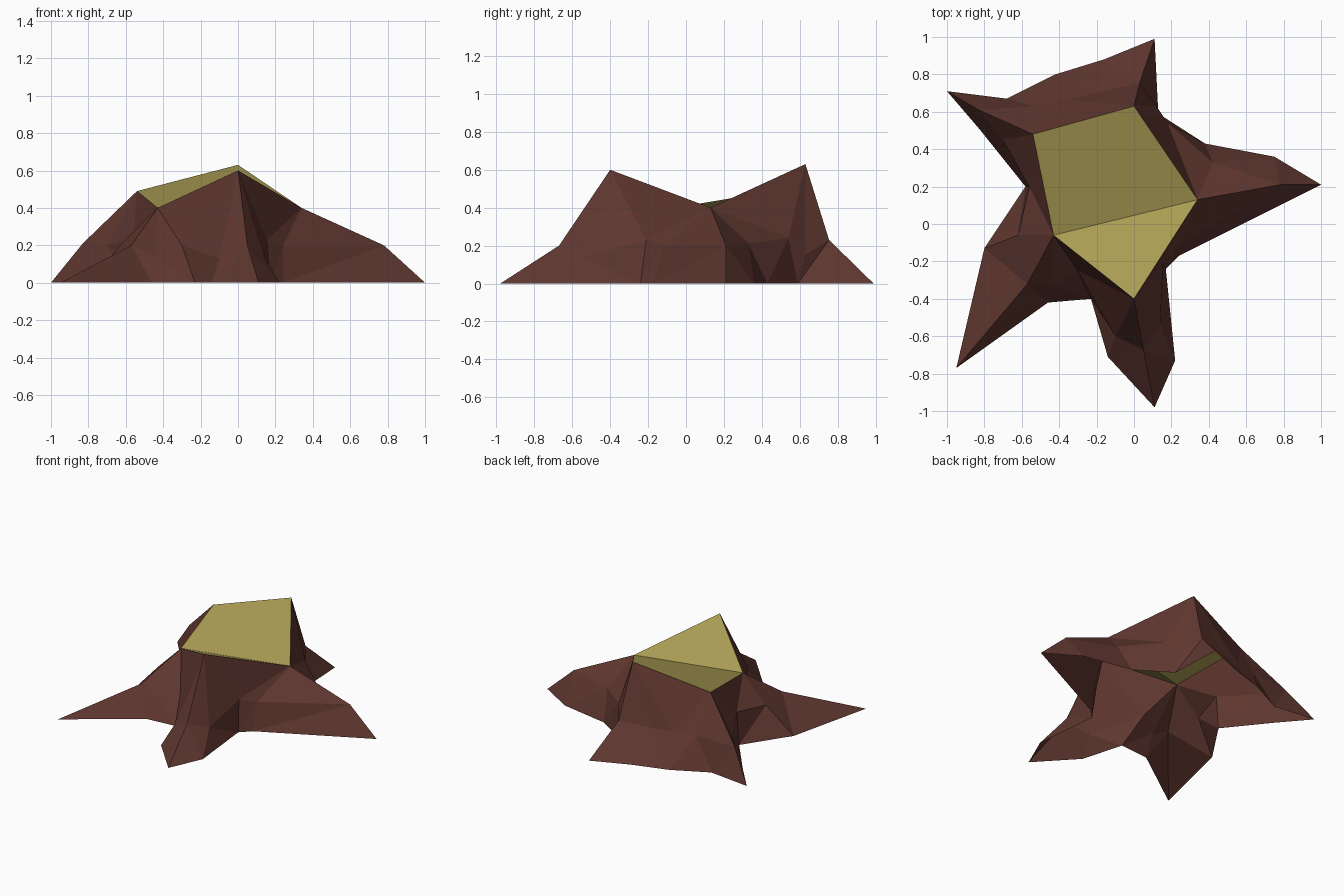
import bpy
import bmesh

default_cube = bpy.data.objects.get("Cube")
if default_cube:
    bpy.data.objects.remove(default_cube, do_unlink=True)


def make_material(name, colour):
    material = bpy.data.materials.new(name)
    material.use_nodes = True
    material.diffuse_color = colour
    shader = material.node_tree.nodes["Principled BSDF"]
    shader.inputs["Base Color"].default_value = colour
    shader.inputs["Roughness"].default_value = 0.9
    return material


def make_object(name, bm, material):
    mesh = bpy.data.meshes.new(name)
    bm.to_mesh(mesh)
    bm.free()
    mesh.materials.append(material)
    part = bpy.data.objects.new(name, mesh)
    bpy.context.collection.objects.link(part)
    return part


bark = make_material("dark red brown bark", (0.115, 0.038, 0.029, 1))
wood = make_material("pale yellow wood", (0.40, 0.335, 0.088, 1))

# Five roots, counter-clockwise: upper corner, knee and tip on the ground
roots = [
    ((.34, .13, .40), (.78, .21, .20), (1, .21, 0)),
    ((0, .63, .63), (.03, .755, .23), (.11, .99, 0)),
    ((-.54, .48, .49), (-.83, .61, .21), (-1, .71, 0)),
    ((-.43, -.06, .40), (-.57, -.32, .20), (-.95, -.77, 0)),
    ((0, -.40, .60), (.05, -.67, .20), (.11, -.98, 0)),
]

# Between each root and the next: near flank, valley and far flank,
# each as a middle point and a ground point
gaps = [
    (((.42, .33, .21), (.75, .36, 0)),
     ((.18, .54, .24), (.38, .43, 0)),
     ((.12, .63, .15), (.13, .59, 0))),
    (((-.20, .70, .22), (-.16, .88, 0)),
     ((-.36, .665, .22), (-.42, .80, 0)),
     ((-.53, .63, .22), (-.68, .67, 0))),
    (((-.70, .45, .20), (-.82, .50, 0)),
     ((-.56, .20, .24), (-.58, .20, 0)),
     ((-.62, -.06, .21), (-.80, -.13, 0))),
    (((-.44, -.33, .14), (-.46, -.42, 0)),
     ((-.30, -.25, .20), (-.23, -.40, 0)),
     ((-.10, -.60, .13), (-.14, -.71, 0))),
    (((.14, -.54, .14), (.22, -.73, 0)),
     ((.155, -.21, .23), (.17, -.24, 0)),
     ((.24, -.12, .20), (.24, -.17, 0))),
]

# Bark shell, open underneath
bm = bmesh.new()
corners, middle, ground = [], [], []
for (corner, knee, tip), gap in zip(roots, gaps):
    corners.append(bm.verts.new(corner))
    for mid_point, ground_point in ((knee, tip),) + gap:
        middle.append(bm.verts.new(mid_point))
        ground.append(bm.verts.new(ground_point))

count = len(middle)
for i in range(count):
    j = (i + 1) % count
    bm.faces.new((ground[i], ground[j], middle[j], middle[i]))
    # The first half of each gap hangs from this corner, the rest from the next
    side, step = divmod(i, 4)
    corner = corners[(side + step // 2) % 5]
    bm.faces.new((middle[i], middle[j], corner))
    if step == 1:
        bm.faces.new((middle[j], corners[(side + 1) % 5], corner))
bmesh.ops.triangulate(bm, faces=bm.faces[:], quad_method='SHORT_EDGE')
make_object("stump_bark_and_roots", bm, bark)

# Slanted cut top, folded along one crease
bm = bmesh.new()
rim = [bm.verts.new(root[0]) for root in roots]
bm.faces.new(rim[:4])
bm.faces.new((rim[3], rim[4], rim[0]))
make_object("stump_cut_top", bm, wood)
